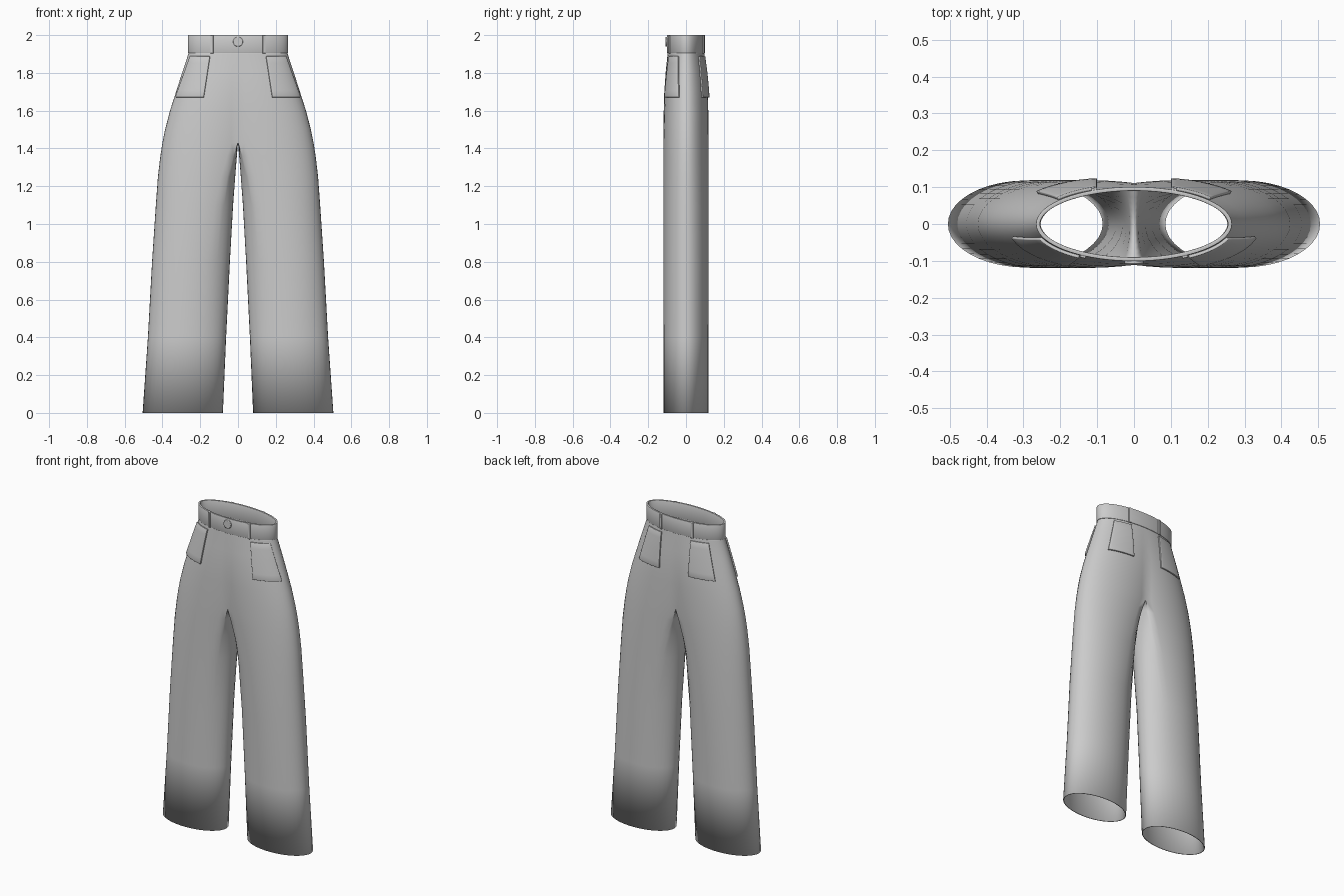
import bpy, bmesh, math
from mathutils import Vector

if "Cube" in bpy.data.objects:
    bpy.data.objects.remove(bpy.data.objects["Cube"])

cloth = bpy.data.materials.new("grey cloth")
cloth.use_nodes = True
GREY = (0.6, 0.6, 0.6, 1)
cloth.diffuse_color = GREY
cloth.node_tree.nodes["Principled BSDF"].inputs["Base Color"].default_value = GREY

CROTCH = 1.43
SPREAD = math.radians(122)
# height, outer x, inner x, half depth
LEVELS = [(0, .505, .08, .118), (.4, .477, .063, .119), (.8, .455, .043, .12),
          (1.1, .435, .026, .12), (1.25, .424, .015, .12), (1.36, .411, .006, .12),
          (CROTCH, .4, 0, .12), (1.5, .386, 0, .119), (1.6, .36, 0, .118),
          (1.7, .328, 0, .115), (1.8, .296, 0, .108), (1.9, .263, 0, .098),
          (1.93, .258, 0, .096)]
WAIST_X, WAIST_Y = .266, .101


def section(z):
    """Outer x, inner x, half depth and arc spread at a height."""
    for low, high in zip(LEVELS, LEVELS[1:]):
        if z <= high[0]:
            break
    t = (z - low[0]) / (high[0] - low[0])
    outer, inner, depth = (a + (b - a) * t for a, b in zip(low[1:], high[1:]))
    rise = max(0, min(1, (z - CROTCH) / (1.93 - CROTCH)))
    return outer, inner, depth, SPREAD + (math.pi / 2 - SPREAD) * rise


def ring_point(z, phi):
    """Round leg low down, flattening against the centre towards the crotch."""
    outer, inner, depth, spread = section(z)
    c = math.cos(phi)
    rounded = (c + 1) / 2
    joined = max(0, (c - math.cos(spread)) / (1 - math.cos(spread)))
    w = max(0, min(1, (z - .7) / (CROTCH - .7))) ** 2
    x = inner + (outer - inner) * (rounded + (joined - rounded) * w)
    return Vector((x, depth * math.sin(phi), z))


def finish(name, bm, thickness=0, offset=-1, mirror=False, bevel=0, angle=40):
    mesh = bpy.data.meshes.new(name)
    bm.to_mesh(mesh)
    bm.free()
    obj = bpy.data.objects.new(name, mesh)
    bpy.context.collection.objects.link(obj)
    mesh.materials.append(cloth)
    if mirror:
        mod = obj.modifiers.new("mirror", "MIRROR")
        mod.merge_threshold = .0005
    if thickness:
        mod = obj.modifiers.new("thickness", "SOLIDIFY")
        mod.thickness, mod.offset = thickness, offset
    if bevel:
        mod = obj.modifiers.new("soft edge", "BEVEL")
        mod.width, mod.segments, mod.limit_method = bevel, 2, "ANGLE"
    bpy.ops.object.select_all(action="DESELECT")
    obj.select_set(True)
    bpy.context.view_layer.objects.active = obj
    bpy.ops.object.shade_smooth_by_angle(angle=math.radians(angle))
    return obj


def bridge(bm, lower, upper, closed):
    n = len(lower)
    for i in range(n if closed else n - 1):
        j = (i + 1) % n
        bm.faces.new((lower[i], lower[j], upper[j], upper[i]))


# Legs and hips: closed rings below the crotch, open half rings above
ARC, INSIDE = 28, 12
bm = bmesh.new()
previous = None
for level in LEVELS:
    z = level[0]
    spread = section(z)[3]
    angles = [spread * (2 * i / ARC - 1) for i in range(ARC + 1)]
    if z <= CROTCH:
        gap = 2 * math.pi - 2 * spread
        angles += [spread + gap * i / INSIDE for i in range(1, INSIDE)]
    verts = [bm.verts.new(ring_point(z, a)) for a in angles]
    if z > CROTCH:
        verts[0].co.x = verts[-1].co.x = 0
    if previous:
        if z <= CROTCH:
            bridge(bm, previous, verts, True)
        else:
            bridge(bm, previous[:ARC + 1], verts, False)
    previous = verts
finish("trouser_body", bm, thickness=.005, mirror=True, angle=50)

# Waistband
bm = bmesh.new()
rows = []
for z in (1.905, 2.0):
    rows.append([bm.verts.new((WAIST_X * math.cos(i * math.tau / 72),
                               WAIST_Y * math.sin(i * math.tau / 72), z)) for i in range(72)])
bridge(bm, rows[0], rows[1], True)
finish("waistband", bm, thickness=.011, bevel=.002)


def pocket(name, side, top, bottom, z_top=1.887, z_bottom=1.67):
    """Curved patch lying on the hip; side is -1 in front, 1 behind."""
    bm = bmesh.new()
    rows = []
    for r in range(7):
        t = r / 6
        z = z_bottom + (z_top - z_bottom) * t
        outer, _, depth, spread = section(z)
        row = []
        for k in range(11):
            s = k / 10
            low = bottom[0] + (bottom[1] - bottom[0]) * s
            x = low + (top[0] + (top[1] - top[0]) * s - low) * t
            c = min(1, x / outer * (1 - math.cos(spread)) + math.cos(spread))
            row.append(bm.verts.new(ring_point(z, side * math.acos(c))))
        rows.append(row if side < 0 else row[::-1])
    for a, b in zip(rows, rows[1:]):
        bridge(bm, a, b, False)
    finish(name, bm, thickness=.009, offset=1, mirror=True, bevel=.002)


pocket("front_pockets", -1, (.147, .25), (.18, .327))
pocket("back_pockets", 1, (.1, .205), (.1, .262))


def belt_loops(name, x, side):
    """Upright strips standing on the band, turned to follow its curve."""
    y = side * WAIST_Y * math.sqrt(1 - (x / WAIST_X) ** 2)
    slope = -WAIST_Y ** 2 * x / (WAIST_X ** 2 * y)
    along = Vector((1, slope, 0)).normalized()
    out = Vector((-slope, 1, 0)).normalized() * side
    bm = bmesh.new()
    bmesh.ops.create_cube(bm, size=1)
    for v in bm.verts:
        p = v.co.copy()
        v.co = Vector((x, y, 1.951)) + along * p.x * .016 + out * p.y * .012
        v.co.z += p.z * .096
    bmesh.ops.recalc_face_normals(bm, faces=bm.faces)
    finish(name, bm, mirror=True, bevel=.002)


belt_loops("front_belt_loops", .138, -1)
belt_loops("back_belt_loops", .108, 1)

# Button
bm = bmesh.new()
bmesh.ops.create_cone(bm, cap_ends=True, segments=32, radius1=.026, radius2=.026, depth=.012)
button = finish("button", bm, bevel=.003)
button.rotation_euler.x = math.pi / 2
button.location = (0, -WAIST_Y - .002, 1.965)
